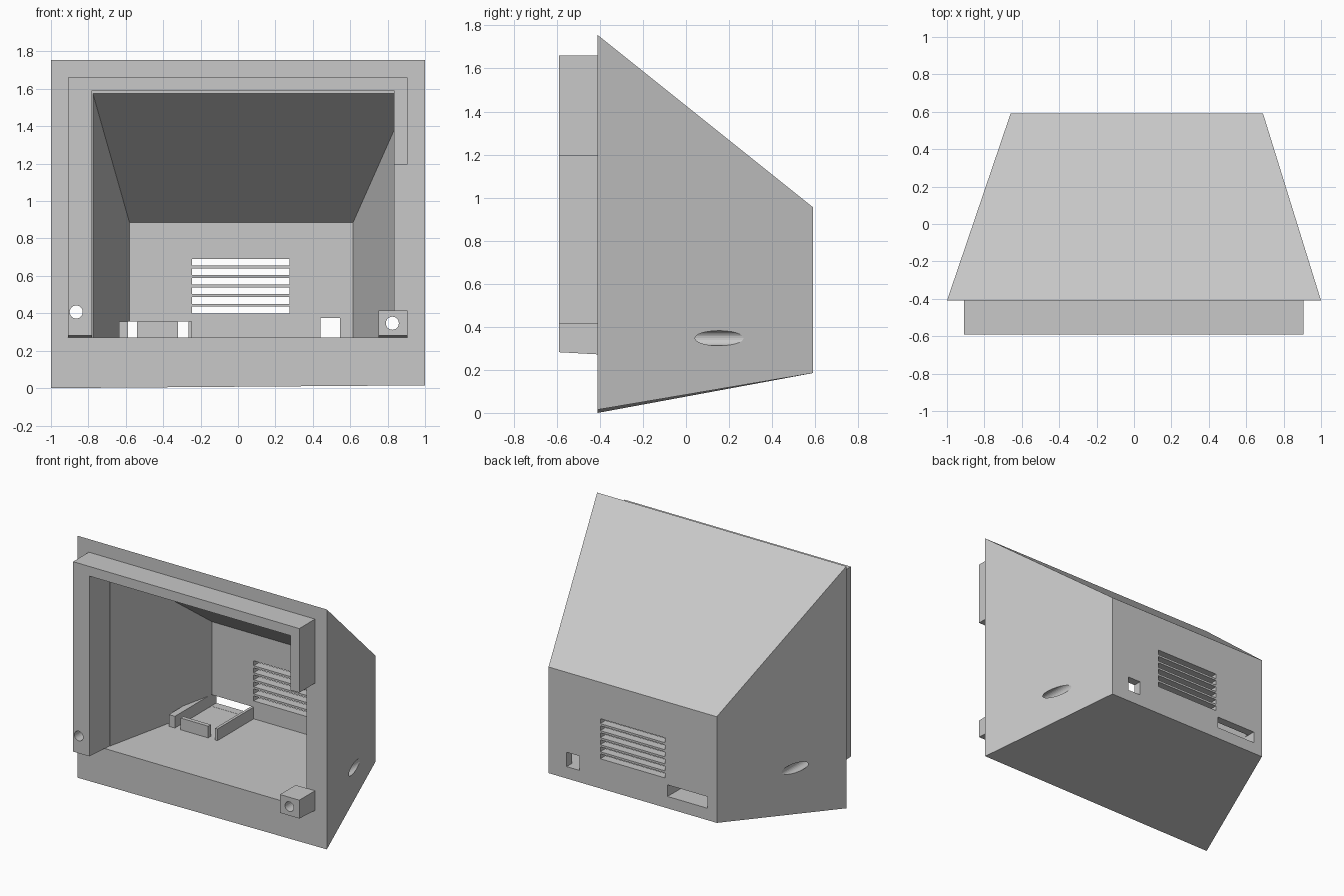
import bpy, bmesh

cube = bpy.data.objects.get("Cube")
if cube:
    bpy.data.objects.remove(cube, do_unlink=True)

grey = bpy.data.materials.new("plain_grey")
grey.use_nodes = True
colour = (0.58, 0.58, 0.58, 1)
grey.diffuse_color = colour
grey.node_tree.nodes["Principled BSDF"].inputs["Base Color"].default_value = colour


def frustum(name, front, back):
    """Solid between two upright rectangles, each (y, x0, x1, z0, z1)."""
    bm = bmesh.new()
    rings = []
    for y, x0, x1, z0, z1 in (front, back):
        corners = ((x0, z0), (x1, z0), (x1, z1), (x0, z1))
        rings.append([bm.verts.new((x, y, z)) for x, z in corners])
    f, b = rings
    bm.faces.new(f)
    bm.faces.new(b[::-1])
    for i in range(4):
        j = (i + 1) % 4
        bm.faces.new((f[j], f[i], b[i], b[j]))
    bmesh.ops.recalc_face_normals(bm, faces=bm.faces)
    mesh = bpy.data.meshes.new(name)
    bm.to_mesh(mesh)
    bm.free()
    mesh.materials.append(grey)
    obj = bpy.data.objects.new(name, mesh)
    bpy.context.collection.objects.link(obj)
    return obj


def box(name, x0, x1, y0, y1, z0, z1, lift=0):
    """Box whose front lower edge may be lifted a little."""
    return frustum(name, (y0, x0, x1, z0 + lift, z1), (y1, x0, x1, z0, z1))


def drill(name, x, z, radius=0.035):
    """Long round cutter running front to back."""
    bpy.ops.mesh.primitive_cylinder_add(vertices=24, radius=radius, depth=1.2,
                                        location=(x, -0.1, z), rotation=(1.570796, 0, 0))
    obj = bpy.context.object
    obj.name = name
    obj.data.materials.append(grey)
    return obj


def cut(obj, cutters):
    """Subtract the cutters and bake the result into the mesh."""
    for c in cutters:
        c.hide_render = True
        mod = obj.modifiers.new("cut", "BOOLEAN")
        mod.operation = "DIFFERENCE"
        mod.solver = "EXACT"
        mod.object = c
    bpy.context.view_layer.update()
    graph = bpy.context.evaluated_depsgraph_get()
    mesh = bpy.data.meshes.new_from_object(obj.evaluated_get(graph))
    obj.modifiers.clear()
    obj.data = mesh


# Tapered housing, its right lower front corner slightly raised
shell = frustum("housing", (-0.41, -1, 1, 0, 1.755), (0.59, -0.66, 0.69, 0.185, 0.955))
for v in shell.data.vertices:
    if v.co.x > 0.9 and v.co.z < 0.1:
        v.co.z = 0.015

# Hollow interior, front opening and rear wall openings
cutters = [
    frustum("cavity_cutter", (-0.38, -0.78, 0.928, 0.27, 1.59), (0.53, -0.58, 0.615, 0.27, 0.885)),
    box("opening_cutter", -0.78, 0.835, -0.5, -0.36, 0.27, 1.59),
    box("socket_cutter", 0.44, 0.545, 0.45, 0.7, 0.271, 0.375),
    box("port_cutter", -0.587, -0.265, 0.45, 0.7, 0.271, 0.355),
]
for i in range(6):
    z = 0.4 + i * 0.051
    cutters.append(box("vent_cutter", -0.245, 0.275, 0.45, 0.7, z, z + 0.036))

# Screw holes run from the rim through the slanted sides
left_drill = drill("left_screw_cutter", -0.865, 0.407)
right_drill = drill("right_screw_cutter", 0.825, 0.347)
cutters += [left_drill, right_drill]
cut(shell, cutters)

# Raised rim around the front opening
box("rim_top", -0.78, 0.835, -0.59, -0.41, 1.59, 1.66)
box("rim_short_side", 0.835, 0.905, -0.59, -0.41, 1.195, 1.66)
long_side = box("rim_long_side", -0.91, -0.78, -0.59, -0.41, 0.272, 1.66, 0.01)
cut(long_side, [left_drill])
screw_block = box("screw_block", 0.75, 0.905, -0.59, -0.41, 0.272, 0.415, 0.01)
cut(screw_block, [right_drill])

# Low walls on the floor that hold a board against the rear port
box("holder_outer_wall", -0.635, -0.587, 0.115, 0.54, 0.265, 0.355)
box("holder_inner_wall", -0.265, -0.245, 0.115, 0.54, 0.265, 0.355)
box("holder_front_stop", -0.54, -0.32, 0.115, 0.145, 0.265, 0.355)

for c in cutters:
    bpy.data.objects.remove(c, do_unlink=True)
